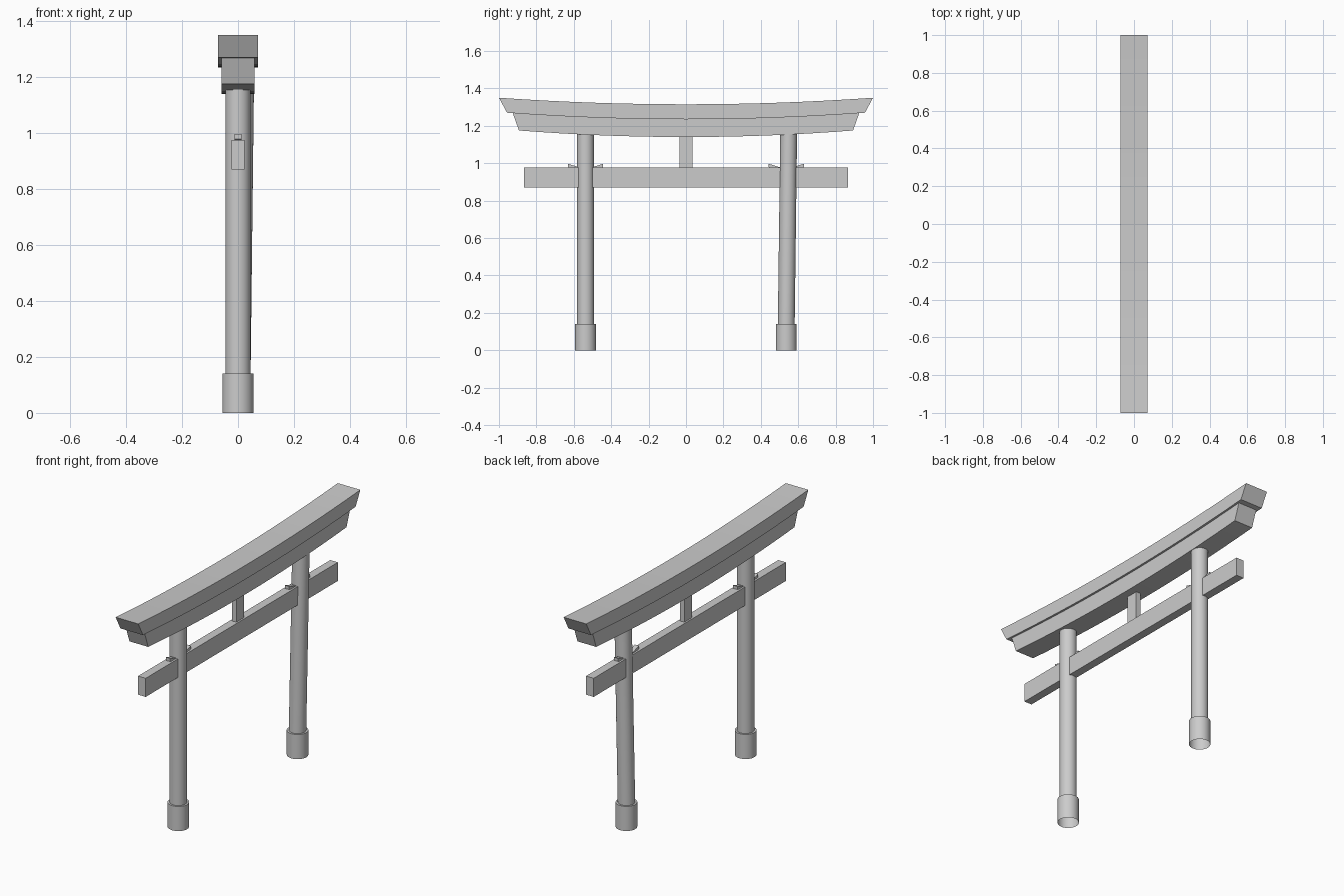
import bpy, math

if "Cube" in bpy.data.objects:
    bpy.data.objects.remove(bpy.data.objects["Cube"])


def make(name, verts, faces, smooth=False):
    me = bpy.data.meshes.new(name)
    me.from_pydata(verts, [], faces)
    me.update()
    ob = bpy.data.objects.new(name, me)
    bpy.context.collection.objects.link(ob)
    if smooth:
        for o in bpy.context.selected_objects:
            o.select_set(False)
        ob.select_set(True)
        bpy.context.view_layer.objects.active = ob
        bpy.ops.object.shade_smooth_by_angle(angle=math.radians(35))
    return ob


def extrude_x(name, profile, hx):
    """Extrude a counter-clockwise (y, z) outline from -hx to +hx."""
    n = len(profile)
    verts = [(x, y, z) for x in (-hx, hx) for y, z in profile]
    faces = [tuple(reversed(range(n))), tuple(range(n, 2 * n))]
    faces += [(i, (i + 1) % n, (i + 1) % n + n, i + n) for i in range(n)]
    return make(name, verts, faces)


def tube(name, rings, sides=32):
    """Open round tube through rings of (x, y, z, radius)."""
    verts, faces = [], []
    for x, y, z, r in rings:
        for i in range(sides):
            a = 2 * math.pi * i / sides
            verts.append((x + r * math.cos(a), y + r * math.sin(a), z))
    for k in range(len(rings) - 1):
        for i in range(sides):
            j = (i + 1) % sides
            b, t = k * sides, (k + 1) * sides
            faces.append((b + i, b + j, t + j, t + i))
    return make(name, verts, faces, True)


def curved_beam(name, hx, y_low, z_low, y_top, z_top, rise=0.035, seg=16):
    """Beam whose ends sweep up and slant outward."""
    ts = [-1 + 2 * i / seg for i in range(seg + 1)]
    low = [(t * y_low, z_low + rise * t * t) for t in ts]
    top = [(t * y_top, z_top + rise * t * t) for t in ts]
    return extrude_x(name, low + top[::-1], hx)


def box(name, hx, hy, z0, z1):
    return extrude_x(name, [(-hy, z0), (hy, z0), (hy, z1), (-hy, z1)], hx)


# Upswept double lintel
curved_beam("top_lintel", 0.071, 0.957, 1.235, 1.0, 1.315)
curved_beam("lower_lintel", 0.059, 0.893, 1.14, 0.927, 1.235)

# Straight tie beam and centre strut
box("tie_beam", 0.024, 0.865, 0.87, 0.976)
box("centre_strut", 0.014, 0.035, 0.97, 1.15)

# Pillars with base sleeves; the rear pillar leans slightly
for tag, y, dx, dy in (("front", -0.537, 0, 0), ("rear", 0.536, 0.012, 0.013)):
    tube(tag + "_pillar", [(0, y, 0.14, 0.045), (dx, y + dy, 1.17, 0.045)])
    tube(tag + "_base_sleeve", [(0, y, 0, 0.056), (0, y, 0.14, 0.056), (0, y, 0.14, 0.043)])
    # Tilted wedges on each side of the pillar
    for side, s in (("outer", 1), ("inner", -1)):
        pts = [(y + s * 0.03, 0.96), (y + s * 0.094, 0.979),
               (y + s * 0.094, 0.997), (y + s * 0.03, 0.977)]
        extrude_x(f"{tag}_{side}_wedge", pts if s > 0 else pts[::-1], 0.013)
